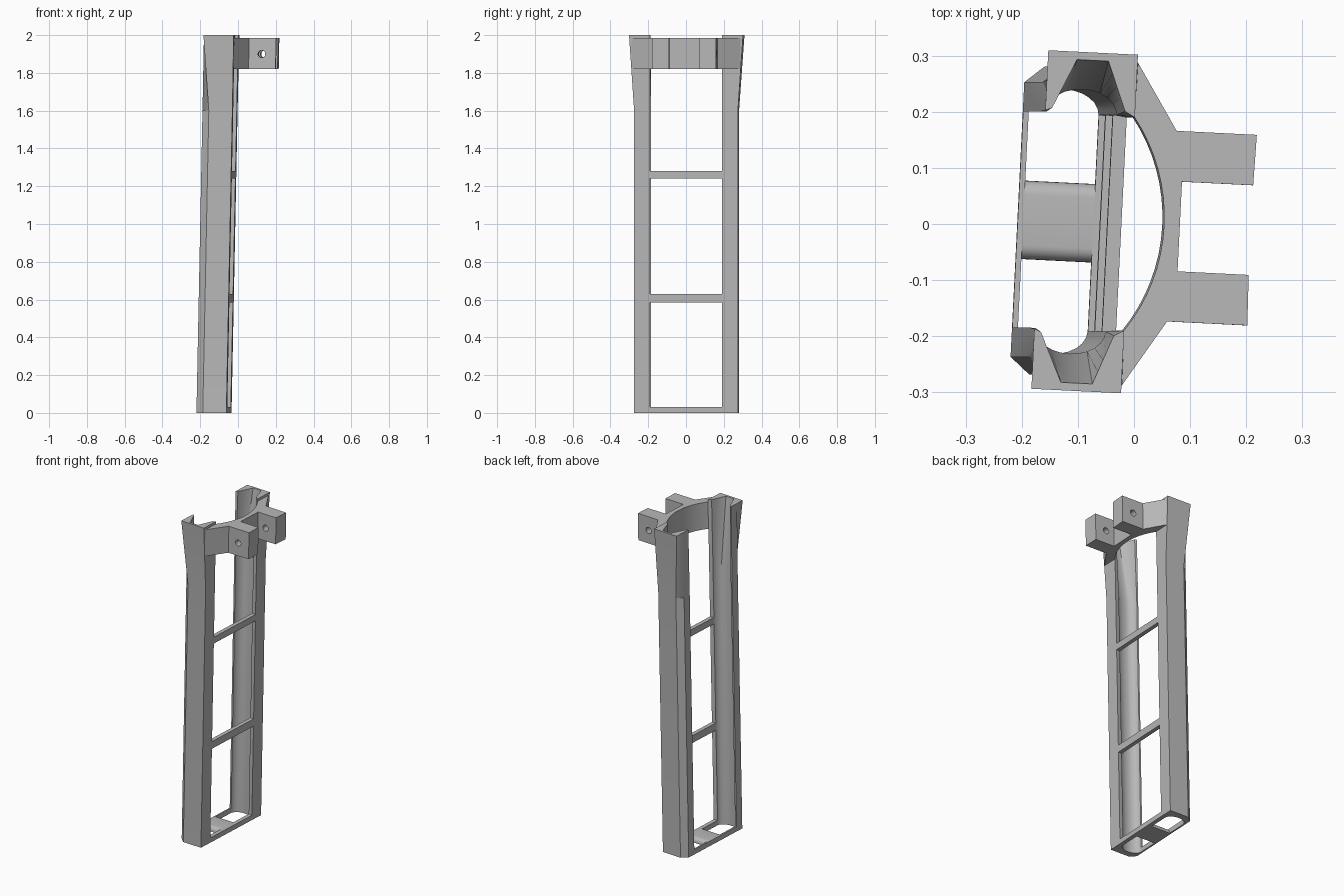
import bpy, bmesh, math
from mathutils import Matrix

cube = bpy.data.objects.get("Cube")
if cube:
    bpy.data.objects.remove(cube, do_unlink=True)

# single grey material
grey = bpy.data.materials.new("plain_grey")
grey.use_nodes = True
COLOUR = (0.48, 0.48, 0.48, 1)
grey.diffuse_color = COLOUR
grey.node_tree.nodes["Principled BSDF"].inputs["Base Color"].default_value = COLOUR

# the whole part leans towards +x and is turned slightly about z
LEAN = Matrix.Identity(4)
LEAN[0][2] = 0.02
PLACE = Matrix.Translation((-0.048, 0, 0)) @ LEAN @ Matrix.Rotation(-0.05, 4, 'Z')


def finish(name, bm):
    bmesh.ops.recalc_face_normals(bm, faces=bm.faces)
    bm.transform(PLACE)
    me = bpy.data.meshes.new(name)
    bm.to_mesh(me)
    bm.free()
    me.materials.append(grey)
    ob = bpy.data.objects.new(name, me)
    bpy.context.collection.objects.link(ob)
    bpy.ops.object.select_all(action='DESELECT')
    ob.select_set(True)
    bpy.context.view_layer.objects.active = ob
    return ob


def loft(name, sections):
    """Skin a list of closed 3D outlines with equal point counts."""
    bm = bmesh.new()
    rings = [[bm.verts.new(p) for p in s] for s in sections]
    n = len(rings[0])
    for a, b in zip(rings, rings[1:]):
        for i in range(n):
            j = (i + 1) % n
            bm.faces.new((a[i], a[j], b[j], b[i]))
    bm.faces.new(rings[0])
    bm.faces.new(rings[-1])
    return finish(name, bm)


def box(name, x0, x1, y0, y1, z0, z1):
    outline = [(x0, y0), (x1, y0), (x1, y1), (x0, y1)]
    return loft(name, [[(x, y, z) for x, y in outline] for z in (z0, z1)])


def smooth():
    bpy.ops.object.shade_smooth_by_angle(angle=math.radians(25))


# side rails: round-bottomed channel flaring to an angular mouth
STEPS = 12
channel, mouth = [], []
corners = [(-0.148, 0.2), (-0.108, 0.288), (-0.052, 0.288), (-0.018, 0.2)]
for i in range(STEPS + 1):
    t = math.pi * i / STEPS
    channel.append((-0.0875 - 0.0625 * math.cos(t), 0.193 + 0.043 * math.sin(t)))
    k, f = divmod(i * 3 / STEPS, 1)
    a, b = corners[int(k)], corners[min(int(k) + 1, 3)]
    mouth.append((a[0] + (b[0] - a[0]) * f, a[1] + (b[1] - a[1]) * f))
low = [(0, 0.19), (0, 0.275), (-0.125, 0.275), (-0.16, 0.245), (-0.16, 0.193)] + channel
top = [(0, 0.19), (0, 0.302), (-0.16, 0.302), (-0.16, 0.25), (-0.16, 0.195)] + mouth
for side, name in ((1, "rail_back"), (-1, "rail_front")):
    loft(name, [[(x, side * y, z) for x, y in s]
                for s, z in ((low, 0), (low, 1.6), (top, 2))])
    smooth()

# crossbars between the rails on the +x side
for name, z0, z1 in (("crossbar_lower", 0.585, 0.63), ("crossbar_upper", 1.24, 1.28)):
    box(name, -0.025, 0, -0.195, 0.195, z0, z1)

# floor: two edge strips and a round-edged bridge
box("floor_strip_right", -0.025, 0, -0.195, 0.195, 0, 0.03)
box("floor_strip_left", -0.16, -0.15, -0.195, 0.195, 0, 0.03)
profile = [(-0.07, 0), (0.07, 0)]
for sign in (1, -1):
    arc = [(sign * (0.045 + 0.025 * math.cos(a)), 0.005 + 0.025 * math.sin(a))
           for a in (math.pi / 2 * i / 6 for i in range(7))]
    profile += arc if sign > 0 else arc[::-1]
loft("floor_bridge", [[(x, y, z) for y, z in profile] for x in (-0.152, -0.023)])
smooth()

# mounting bracket: arched bridge with two lugs
half = [(0.001, 0.288), (0.076, 0.17), (0.219, 0.17), (0.217, 0.08), (0.09, 0.08)]
outline = half + [(x, -y) for x, y in reversed(half)]
R = 0.322
reach = math.asin(0.19 / R)
outline.append((0, -0.19))
for i in range(17):
    a = reach * (i / 8 - 1)
    outline.append((0.062 - R + R * math.cos(a), R * math.sin(a)))
outline.pop(len(half) * 2)
bracket = loft("mounting_bracket", [[(x, y, z) for x, y in outline] for z in (1.82, 1.985)])

# bolt hole through both lugs
hole = [(0.144 + 0.019 * math.cos(a), 1.9 + 0.019 * math.sin(a))
        for a in (math.tau * i / 24 for i in range(24))]
cutter = loft("hole_cutter", [[(x, y, z) for x, z in hole] for y in (-0.3, 0.3)])
cutter.hide_render = True
bracket.select_set(True)
bpy.context.view_layer.objects.active = bracket
mod = bracket.modifiers.new("bolt_hole", 'BOOLEAN')
mod.object = cutter
mod.solver = 'EXACT'
bpy.ops.object.modifier_apply(modifier=mod.name)
bpy.data.objects.remove(cutter, do_unlink=True)
bpy.ops.object.select_all(action='DESELECT')
bracket.select_set(True)
smooth()
